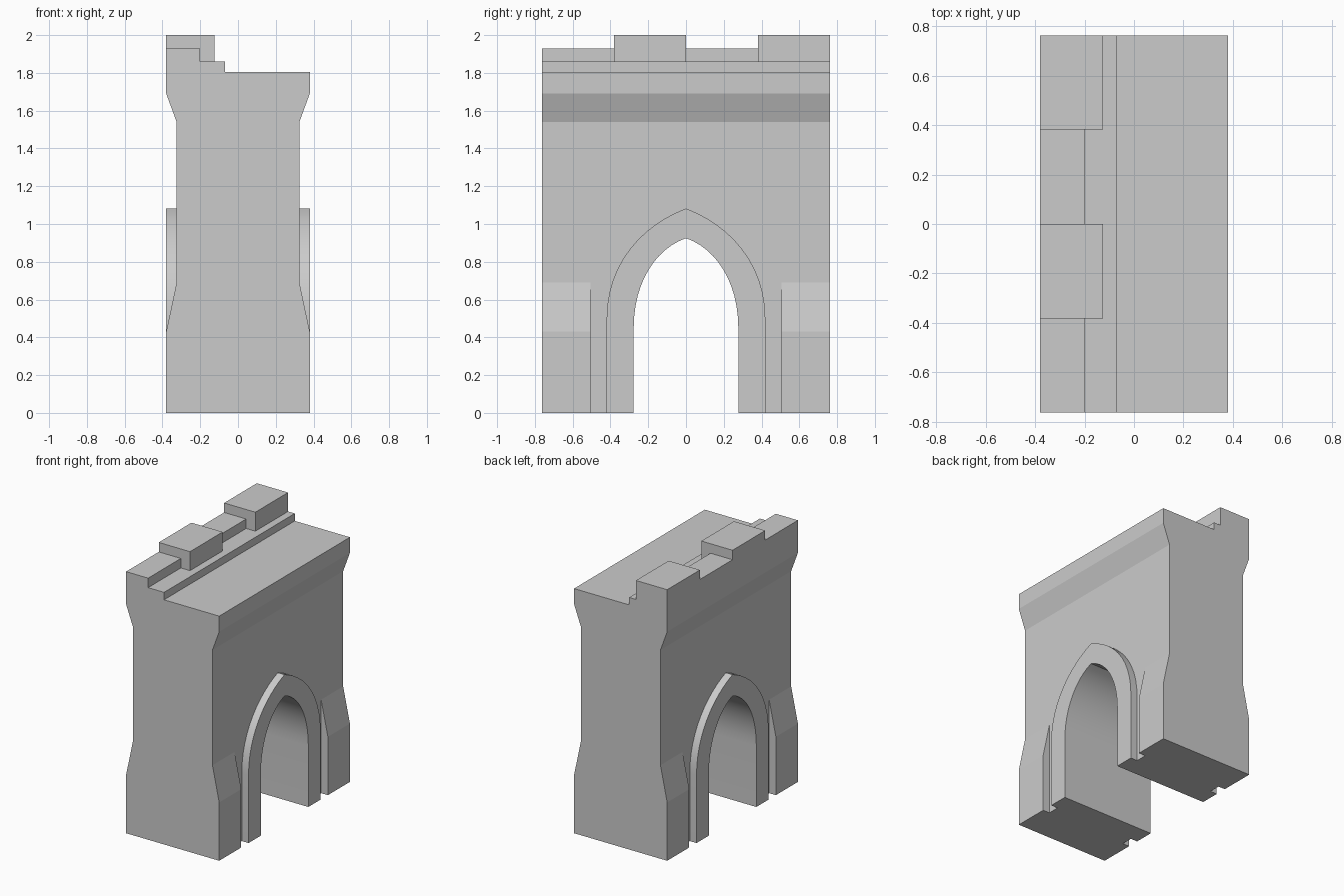
import bpy, bmesh, math
from mathutils import Vector

if "Cube" in bpy.data.objects:
    bpy.data.objects.remove(bpy.data.objects["Cube"])


def prism(name, pts, axis, a, b):
    """Extrude a 2D profile along x (pts are y,z) or along y (pts are x,z)."""
    bm = bmesh.new()
    place = (lambda p: (a, p[0], p[1])) if axis == 'x' else (lambda p: (p[0], a, p[1]))
    face = bm.faces.new([bm.verts.new(place(p)) for p in pts])
    ext = bmesh.ops.extrude_face_region(bm, geom=[face])
    verts = [v for v in ext['geom'] if isinstance(v, bmesh.types.BMVert)]
    bmesh.ops.translate(bm, verts=verts,
                        vec=(b - a, 0, 0) if axis == 'x' else (0, b - a, 0))
    bmesh.ops.recalc_face_normals(bm, faces=bm.faces)
    me = bpy.data.meshes.new(name)
    bm.to_mesh(me)
    bm.free()
    ob = bpy.data.objects.new(name, me)
    bpy.context.collection.objects.link(ob)
    return ob


def combine(target, other, op):
    other.hide_render = True
    mod = target.modifiers.new(op, 'BOOLEAN')
    mod.operation, mod.solver, mod.object = op, 'EXACT', other
    bpy.context.view_layer.objects.active = target
    bpy.ops.object.modifier_apply(modifier=mod.name)
    bpy.data.objects.remove(other)


def arch(p0, p1, p2, p3, bottom, n=12):
    """Pointed arch outline: half is a Bezier curve, the other half mirrored."""
    half = [(p0[0], bottom)]
    for i in range(n + 1):
        t = i / n
        s = 1 - t
        p = [s**3*a + 3*s*s*t*b + 3*s*t*t*c + t**3*d
             for a, b, c, d in zip(p0, p1, p2, p3)]
        half.append(tuple(p))
    return half + [(-y, z) for y, z in reversed(half[:-1])]


def rect(a0, a1, z0, z1):
    return [(a0, z0), (a1, z0), (a1, z1), (a0, z1)]


# wall with flared foot, flared top and stepped walkway
W, N, L = 0.38, 0.325, 0.762
side = [(W, 0), (W, 0.43), (N, 0.69), (N, 1.54), (W, 1.69)]
steps = [(W, 1.805), (-0.07, 1.805), (-0.07, 1.86), (-0.2, 1.86), (-0.2, 1.93), (-W, 1.93)]
wall = prism("gate_wall", side + steps + [(-x, z) for x, z in reversed(side)], 'y', -L, L)

# recess between the buttresses on both faces
for s in (-1, 1):
    combine(wall, prism("recess", rect(-0.505, 0.505, -0.2, 0.8), 'x', s * N, s * 0.6),
            'DIFFERENCE')

# raised arch surround, then the passage through it
combine(wall, prism("arch_surround",
                    arch((0.42, 0.5), (0.42, 0.80), (0.22, 1.0), (0, 1.082), 0),
                    'x', -W, W), 'UNION')
combine(wall, prism("passage",
                    arch((0.277, 0.45), (0.277, 0.69), (0.16, 0.87), (0, 0.925), -0.2),
                    'x', -0.6, 0.6), 'DIFFERENCE')

# merlons
for y0, y1 in ((-0.381, 0), (0.381, L)):
    combine(wall, prism("merlon", rect(-W, -0.125, 1.86, 2.0), 'y', y0, y1), 'UNION')

# smooth the arch curves, keep the edges sharp
bpy.ops.object.select_all(action='DESELECT')
wall.select_set(True)
bpy.context.view_layer.objects.active = wall
bpy.ops.object.shade_smooth_by_angle(angle=math.radians(11))
